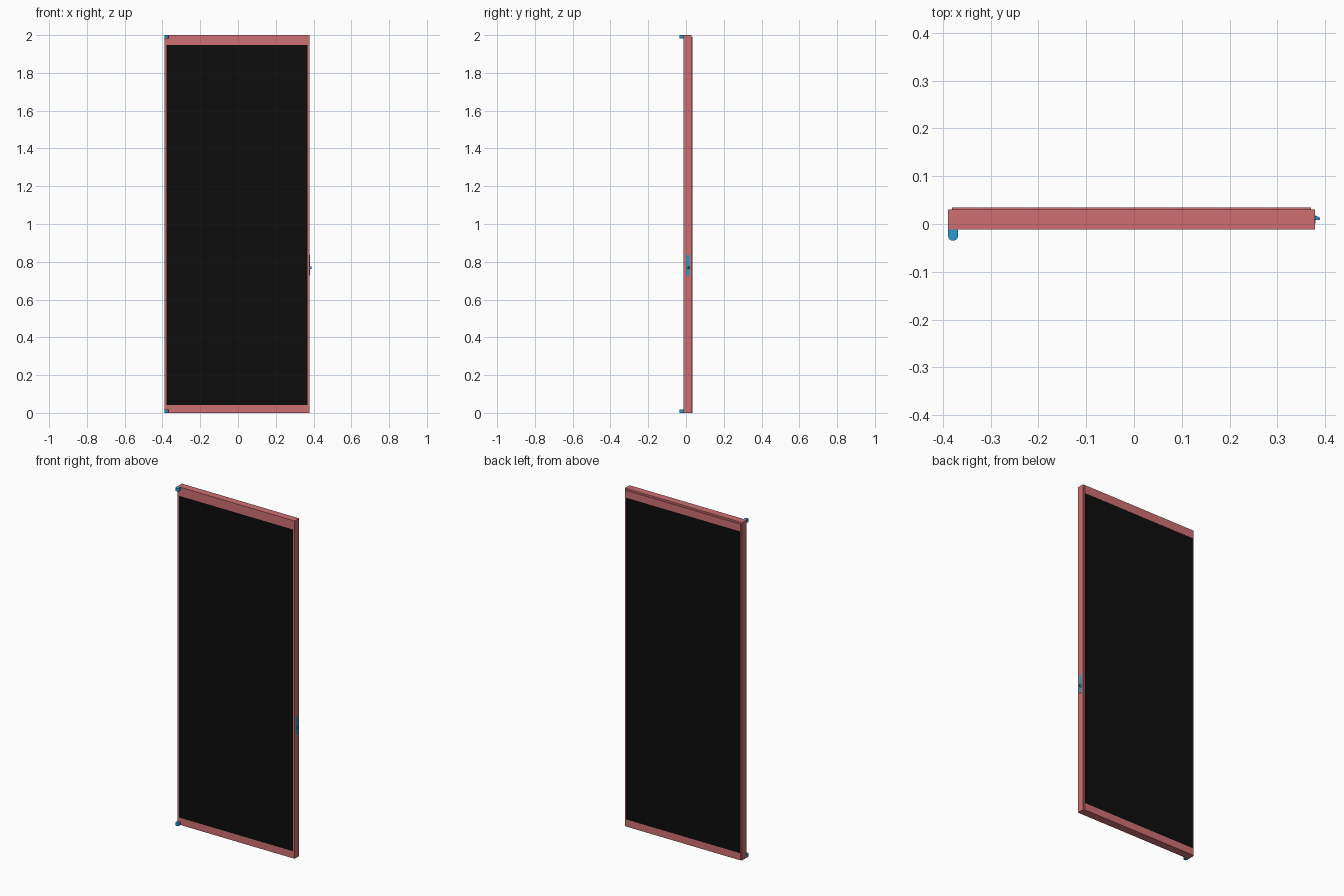
import bpy, bmesh, math

if "Cube" in bpy.data.objects:
    bpy.data.objects.remove(bpy.data.objects["Cube"])


def material(name, rgb):
    m = bpy.data.materials.new(name)
    m.diffuse_color = (*rgb, 1)
    m.use_nodes = True
    m.node_tree.nodes["Principled BSDF"].inputs["Base Color"].default_value = m.diffuse_color
    return m


RED = material("frame_red", (0.62, 0.16, 0.17))
BLACK = material("panel_black", (0.004, 0.004, 0.004))
BLUE = material("hardware_blue", (0.02, 0.32, 0.62))


def finish(bm, name, mat):
    bmesh.ops.recalc_face_normals(bm, faces=bm.faces)
    me = bpy.data.meshes.new(name)
    bm.to_mesh(me)
    bm.free()
    me.materials.append(mat)
    ob = bpy.data.objects.new(name, me)
    bpy.context.collection.objects.link(ob)
    return ob


def box(name, x, y, z, mat):
    bm = bmesh.new()
    bmesh.ops.create_cube(bm, size=1)
    for v in bm.verts:
        for i, (lo, hi) in enumerate((x, y, z)):
            v.co[i] = hi if v.co[i] > 0 else lo
    return finish(bm, name, mat)


def ring(name, outer, inner, y, mat):
    """Rectangular frame with an opening; rects are (x0, x1, z0, z1)."""
    bm = bmesh.new()
    loops = []
    for depth in y:
        for x0, x1, z0, z1 in (outer, inner):
            loops.append([bm.verts.new((px, depth, pz)) for px, pz in
                          ((x0, z0), (x1, z0), (x1, z1), (x0, z1))])
    fo, fi, bo, bi = loops
    for a, b in ((fo, fi), (fi, bi), (bi, bo), (bo, fo)):
        for i in range(4):
            j = (i + 1) % 4
            bm.faces.new((a[i], a[j], b[j], b[i]))
    return finish(bm, name, mat)


def prism(name, points, z0, z1, mat):
    """Extrude an xy outline upward."""
    bm = bmesh.new()
    f = bm.faces.new([bm.verts.new((x, y, z0)) for x, y in points])
    top = bmesh.ops.extrude_face_region(bm, geom=[f])["geom"]
    verts = [g for g in top if isinstance(g, bmesh.types.BMVert)]
    bmesh.ops.translate(bm, verts=verts, vec=(0, 0, z1 - z0))
    return finish(bm, name, mat)


# Door frame and the stepped lip behind it
opening = (-0.379, 0.369, 0.042, 1.947)
ring("door_frame", (-0.389, 0.379, 0, 2), opening, (-0.012, 0.030), RED)
ring("rear_lip", (-0.381, 0.371, 0, 1.99), opening, (0.030, 0.035), RED)

# Dark infill panel
box("door_panel", opening[:2], (-0.0115, 0.0345), opening[2:], BLACK)

# Rounded hinge lugs at the top and bottom left corners
r = 0.0105
cx, cy = -0.389 + r, -0.035 + r
arc = [(cx + r * math.cos(a), cy + r * math.sin(a))
       for a in (math.pi + math.pi * i / 12 for i in range(13))]
lug = [(cx - r, -0.012)] + arc + [(cx + r, -0.012)]
for name, z in (("lower_hinge", 0.0), ("upper_hinge", 1.982)):
    prism(name, lug, z, z + 0.018, BLUE)

# Latch plate and bevelled bolt on the right edge
box("latch_plate", (0.377, 0.380), (0.001, 0.018), (0.727, 0.837), BLUE)
prism("latch_bolt", [(0.379, 0.008), (0.389, 0.009), (0.389, 0.013),
                     (0.379, 0.018)], 0.761, 0.775, BLUE)
